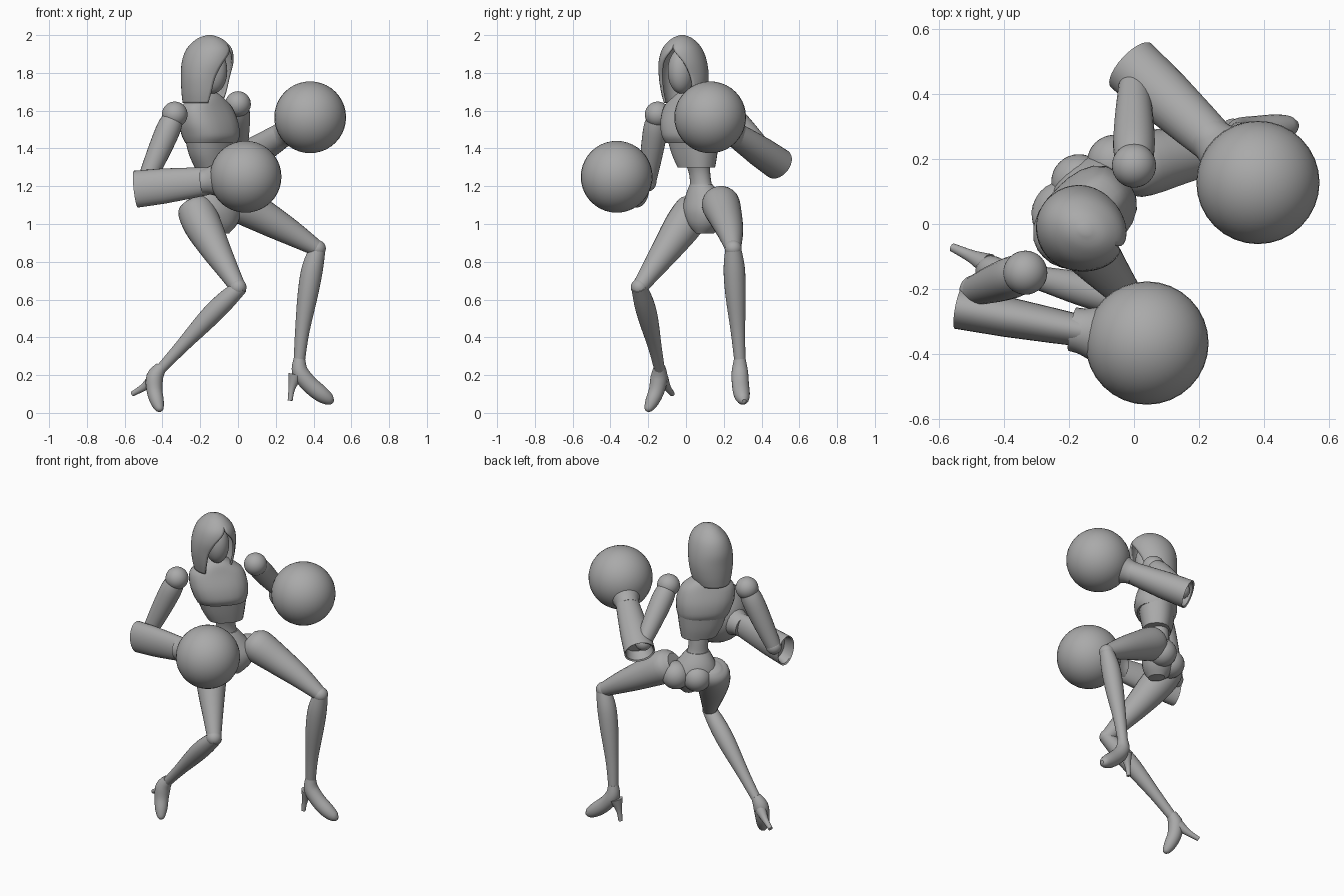
import bpy, bmesh, math
from mathutils import Vector

cube = bpy.data.objects.get("Cube")
if cube:
    bpy.data.objects.remove(cube)

grey = bpy.data.materials.new("plain grey")
grey.use_nodes = True
grey.diffuse_color = (0.4, 0.4, 0.4, 1)
grey.node_tree.nodes["Principled BSDF"].inputs["Base Color"].default_value = (0.4, 0.4, 0.4, 1)


def finish(name, bm, angle=40):
    bmesh.ops.recalc_face_normals(bm, faces=bm.faces)
    mesh = bpy.data.meshes.new(name)
    bm.to_mesh(mesh)
    bm.free()
    obj = bpy.data.objects.new(name, mesh)
    bpy.context.collection.objects.link(obj)
    mesh.materials.append(grey)
    bpy.ops.object.select_all(action="DESELECT")
    bpy.context.view_layer.objects.active = obj
    obj.select_set(True)
    bpy.ops.object.shade_smooth_by_angle(angle=math.radians(angle))
    return obj


def spline(rings, steps):
    """Catmull-Rom resampling of (x, y, z, a, b) rings."""
    rows = [Vector(r if len(r) > 4 else r + (r[-1],)) for r in rings]
    ext = [rows[0]] + rows + [rows[-1]]
    out = []
    for p, q, r, s in zip(ext, ext[1:], ext[2:], ext[3:]):
        for i in range(steps):
            t = i / steps
            out.append(q + (r - p) * (t / 2) + (p * 2 - q * 5 + r * 4 - s) * (t * t / 2)
                       + (q * 3 - p - r * 3 + s) * (t ** 3 / 2))
    return out + [rows[-1]]


def loft(name, rings, side, axis=None, steps=4, seg=24, power=2.0, gaps=None):
    """Skin elliptical rings: a runs along side, b across it; gaps open the -b side."""
    rows = spline(rings, steps)
    gap_rows = spline([(g, 0, 0, 0) for g in gaps], steps) if gaps else None
    bm = bmesh.new()
    loops = []
    for i, row in enumerate(rows):
        centre = Vector(row[:3])
        if axis:
            t = Vector(axis).normalized()
        else:
            t = (Vector(rows[min(i + 1, len(rows) - 1)][:3]) - Vector(rows[max(i - 1, 0)][:3])).normalized()
        u = Vector(side)
        u = (u - t * u.dot(t)).normalized()
        v = t.cross(u)
        gap = max(gap_rows[i][0], 0.001) if gaps else 0
        loop = []
        for k in range(seg):
            if gaps:
                ang = -math.pi / 2 + gap + k / (seg - 1) * (math.tau - 2 * gap)
            else:
                ang = k / seg * math.tau
            c, s = math.cos(ang), math.sin(ang)
            fit = (abs(c) ** power + abs(s) ** power) ** (-1 / power)
            loop.append(bm.verts.new(centre + u * (row[3] * c * fit) + v * (row[4] * s * fit)))
        loops.append(loop)
    for low, high in zip(loops, loops[1:]):
        for k in range(seg - 1 if gaps else seg):
            n = (k + 1) % seg
            bm.faces.new((low[k], low[n], high[n], high[k]))
    if not gaps:
        bm.faces.new(loops[0][::-1])
    bm.faces.new(loops[-1])
    bmesh.ops.remove_doubles(bm, verts=bm.verts, dist=0.0005)
    return finish(name, bm)


def ball(name, centre, size, turn=0.0):
    bm = bmesh.new()
    bmesh.ops.create_uvsphere(bm, u_segments=32, v_segments=20, radius=1)
    obj = finish(name, bm, 60)
    obj.location = centre
    obj.scale = size if isinstance(size, tuple) else (size,) * 3
    obj.rotation_euler.z = turn
    return obj


# Torso: waist, ribcage and chest, turned halfway to the left
across = (0.7, 0.7, 0)
up = (0, 0, 1)
loft("waist", [(-.13, .05, 1.36, .08, .07), (-.14, .07, 1.28, .06, .055),
               (-.14, .08, 1.2, .065, .055), (-.135, .09, 1.14, .1, .08)], across, up)
loft("ribcage", [(-.13, .055, 1.3, .105, .08), (-.14, .045, 1.37, .13, .095),
                 (-.145, .035, 1.47, .152, .108)], across, up, power=2.5)
loft("chest", [(-.142, .03, 1.43, .148, .108), (-.145, .025, 1.47, .162, .125),
               (-.155, .02, 1.54, .172, .118), (-.165, .015, 1.62, .155, .09),
               (-.165, .015, 1.67, .09, .07), (-.165, .012, 1.7, .045, .045)],
     across, up, power=2.5)
loft("neck", [(-.165, .012, 1.66, .045), (-.16, 0, 1.72, .038), (-.155, -.01, 1.78, .04)], across, up)

# Head inside an open-fronted hood, looking to the left
look = math.atan2(-.43, .9)
ball("face", (-.135, -.025, 1.81), (.08, .07, .12), look)
hood = loft("hood", [(-.18, -.01, 1.64, .105, .115), (-.175, -.01, 1.7, .122, .125),
                     (-.17, -.012, 1.78, .132, .132), (-.16, -.017, 1.86, .125, .14),
                     (-.152, -.02, 1.93, .1, .122), (-.15, -.02, 1.98, .055, .07),
                     (-.15, -.02, 2.0, .012, .014)],
            (.43, .9, 0), up, seg=40, gaps=[.95, .85, .72, .5, .05, 0, 0])
thick = hood.modifiers.new("thickness", "SOLIDIFY")
thick.thickness = 0.012
thick.offset = -1

# Pelvis
hip_line = (.84, .54, 0)
loft("pelvis", [(-.14, .08, 1.21, .068, .058), (-.135, .092, 1.14, .115, .09),
                (-.12, .1, 1.07, .145, .105), (-.1, .1, 1.0, .1, .085),
                (-.09, .1, .95, .04, .05)], hip_line, up)
ball("left_buttock", (-.06, .19, 1.07), .085)
ball("right_buttock", (-.17, .13, 1.06), .085)

# Legs
loft("right_thigh", [(-.245, .065, 1.125, .04), (-.23, .05, 1.09, .092), (-.19, -.01, 1.0, .1),
                     (-.12, -.1, .87, .08), (-.05, -.185, .75, .057), (0, -.245, .665, .042)], hip_line)
loft("left_thigh", [(-.04, .175, 1.14, .06), (.01, .182, 1.11, .1), (.14, .21, 1.035, .088),
                    (.28, .235, .955, .068), (.42, .25, .87, .042)], (0, 1, 0))
loft("right_shin", [(.015, -.25, .67, .04), (-.07, -.225, .59, .052), (-.16, -.2, .5, .052),
                    (-.3, -.165, .35, .036), (-.41, -.14, .23, .028)], (0, 1, 0))
loft("left_shin", [(.425, .25, .88, .04), (.395, .255, .77, .056), (.37, .262, .63, .054),
                   (.34, .275, .43, .038), (.325, .285, .28, .03)], (0, 1, 0))
ball("right_knee", (0, -.247, .665), .045)
ball("left_knee", (.42, .25, .87), .045)

# High-heeled feet
loft("right_foot", [(-.405, -.14, .245, .03), (-.44, -.142, .19, .045), (-.442, -.155, .12, .042),
                    (-.428, -.18, .06, .036), (-.415, -.2, .02, .022), (-.412, -.205, .008, .008)], (.4, .6, 0))
loft("left_foot", [(.325, .285, .29, .03), (.328, .285, .22, .043), (.375, .288, .155, .045),
                   (.44, .295, .1, .043), (.485, .303, .07, .03), (.505, .308, .062, .01)], (0, 1, 0))
loft("right_heel", [(-.45, -.125, .175, .035), (-.5, -.1, .135, .02), (-.56, -.072, .1, .013)], (0, 1, 0))
loft("left_heel", [(.305, .285, .2, .04), (.285, .282, .13, .018), (.276, .28, .065, .013)], (0, 1, 0))


# Arms: shoulder ball, upper arm, hollow forearm, cuff and round glove
def arm(label, shoulder, elbow, cup, glove, wide, tall):
    shoulder, elbow, cup, glove = map(Vector, (shoulder, elbow, cup, glove))
    ball(label + "_shoulder", shoulder, .068)
    ball(label + "_elbow", elbow, .048)
    mids = [(0.0, .05), (.2, .064), (.55, .06), (1, .046)]
    loft(label + "_upper_arm", [tuple(shoulder.lerp(elbow, t)) + (r,) for t, r in mids], (1, .3, 0.2))
    reach = glove - cup
    flat = reach.cross(Vector(up))

    def along(t, s):
        return tuple(cup.lerp(glove, t)) + (wide * s, tall * s)
    loft(label + "_forearm", [along(.1, .75), along(0, .9), along(-.01, 1), along(.25, .95),
                              along(.5, .83), along(.66, .74)], flat, reach, steps=1, seg=28)
    loft(label + "_cuff", [tuple(cup.lerp(glove, t)) + (r,) for t, r in
                           ((.6, .068), (.66, .072), (.74, .09), (.85, .12))], flat, reach)
    ball(label + "_glove", glove, .19)


arm("right", (-.335, -.15, 1.58), (-.49, -.205, 1.22), (-.535, -.26, 1.185), (.04, -.367, 1.25), .065, .098)
arm("left", (0, .18, 1.635), (.0, .44, 1.36), (-.005, .485, 1.32), (.382, .128, 1.565), .092, .085)
